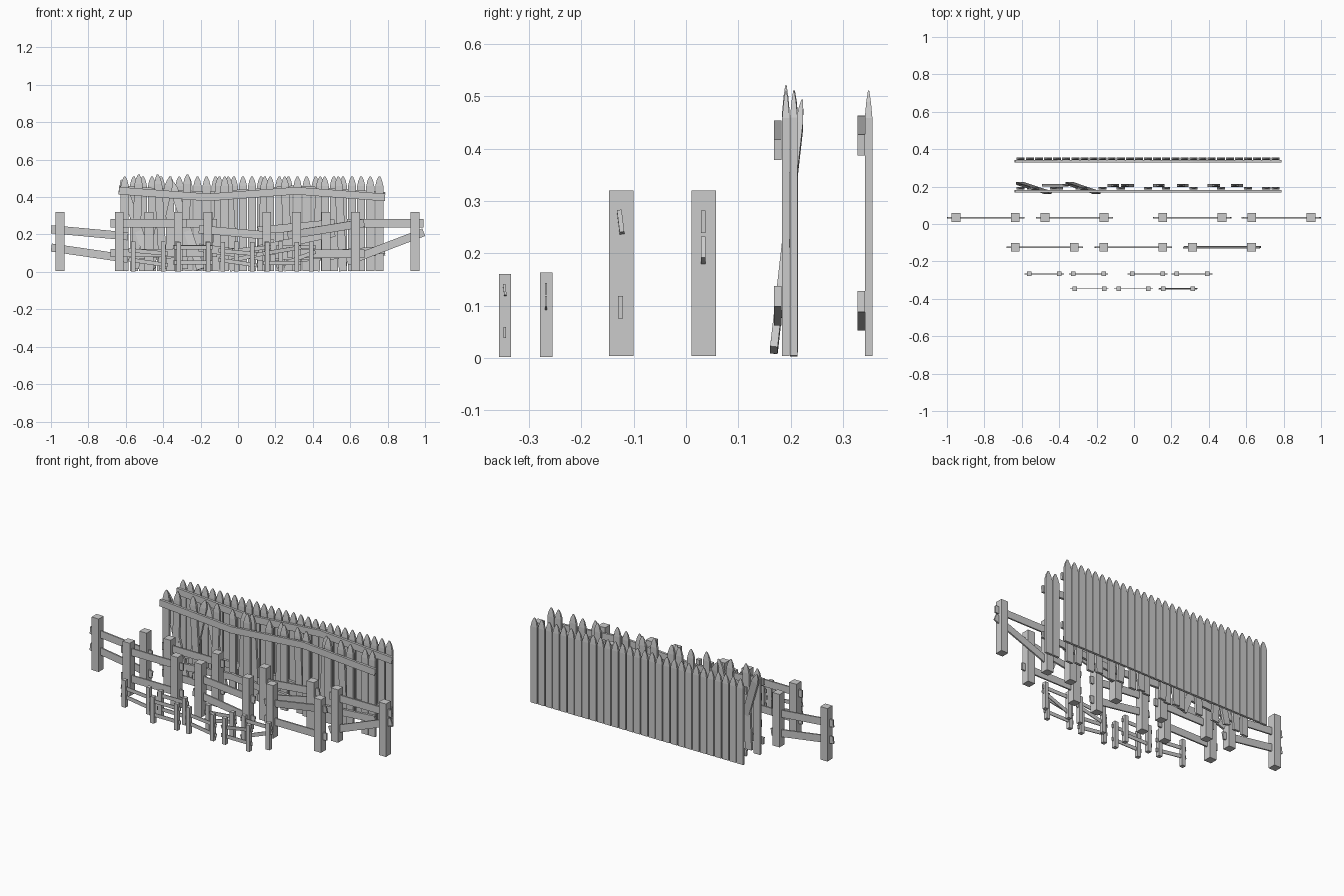
import bpy, bmesh, math
from mathutils import Vector, Matrix

if "Cube" in bpy.data.objects:
    bpy.data.objects.remove(bpy.data.objects["Cube"])


def add_object(name, verts, faces, mat=Matrix()):
    me = bpy.data.meshes.new(name)
    me.from_pydata([mat @ Vector(v) for v in verts], [], faces)
    bm = bmesh.new()
    bm.from_mesh(me)
    bmesh.ops.recalc_face_normals(bm, faces=bm.faces)
    bm.to_mesh(me)
    bm.free()
    ob = bpy.data.objects.new(name, me)
    bpy.context.collection.objects.link(ob)
    return ob


def lofted(name, rings, mat=Matrix()):
    """Rectangular rings (half x, half y, z) bridged along local z."""
    verts, faces = [], []
    for a, b, z in rings:
        verts += [(-a, -b, z), (a, -b, z), (a, b, z), (-a, b, z)]
    for r in range(len(rings) - 1):
        for i in range(4):
            j = (i + 1) % 4
            faces.append((r*4 + i, r*4 + j, r*4 + 4 + j, r*4 + 4 + i))
    n = len(verts)
    faces += [(3, 2, 1, 0), (n - 4, n - 3, n - 2, n - 1)]
    return add_object(name, verts, faces, mat)


def post(x, y, s=1.0):
    h = 0.0235 * s
    lofted("post", [(h, h, 0.004 * s), (h, h, 0.32 * s)],
           Matrix.Translation((x, y, 0)))


def rail(name, p, q, height, thick, roll=0.0):
    p, q = Vector(p), Vector(q)
    x = (q - p).normalized()
    z = Vector((0, 0, 1))
    y = z.cross(x).normalized()
    z = x.cross(y)
    rot = Matrix((x, y, z)).transposed() @ Matrix.Rotation(roll, 3, 'X')
    L = (q - p).length
    h, t = height / 2, thick / 2
    v = [(a, b, c) for a in (0, L) for b in (-t, t) for c in (-h, h)]
    f = [(0, 1, 3, 2), (4, 6, 7, 5), (0, 4, 5, 1), (2, 3, 7, 6), (0, 2, 6, 4), (1, 5, 7, 3)]
    add_object(name, v, f, Matrix.Translation(p) @ rot.to_4x4())


def picket(x0, y0, z0=0.004, x1=None, y1=None):
    """Pointed board standing at (x0, y0, z0), leaning toward (x1, y1) at its tip."""
    x1 = x0 if x1 is None else x1
    y1 = y0 if y1 is None else y1
    dx, dy, L = x1 - x0, y1 - y0, 0.507
    z = Vector((dx, dy, math.sqrt(L*L - dx*dx - dy*dy))).normalized()
    x = Vector((0, 1, 0)).cross(z).normalized()
    y = z.cross(x)
    mat = Matrix.Translation((x0, y0, z0)) @ Matrix((x, y, z)).transposed().to_4x4()
    lofted("picket", [(0.0215, 0.0072, 0), (0.0215, 0.0072, 0.455),
                      (0.0145, 0.0045, 0.485), (0.004, 0.0012, L)], mat)


def post_section(xc, y, rails, s=1.0):
    """Two posts with through-rails given as (z left, z right, roll)."""
    for side in (-1, 1):
        post(xc + side * 0.158 * s, y, s)
    for zl, zr, roll in rails:
        rail("fence_rail", (xc - 0.205*s, y - 0.001*s, zl*s), (xc + 0.205*s, y - 0.001*s, zr*s),
             0.043 * s, 0.009 * s, roll)


# Post and rail fences: two full-size rows, then half-size copies in front
straight = [(0.26, 0.26, 0), (0.10, 0.10, 0)]
sagging = [(0.228, 0.19, 0), (0.13, 0.07, 0)]
rising = [(0.195, 0.262, 0.12), (0.097, 0.097, 0)]
fallen = [(0.26, 0.26, 0), (0.055, 0.212, 0)]
spread = [(0.22, 0.26, 0), (0.12, 0.21, 0)]
row_c = [(-0.793, sagging), (-0.318, straight), (0.312, spread), (0.788, fallen)]
row_d = [(-0.477, straight), (-0.004, sagging), (0.47, rising)]
for xc, r in row_c:
    post_section(xc, 0.034, r)
    post_section(xc * 0.5 - 0.084, -0.267, r, 0.51)
for xc, r in row_d:
    post_section(xc, -0.124, r)
    post_section(xc * 0.5, -0.346, r, 0.5)

# Intact palisade at the back
STEP = 1.41 / 29
xs = [-0.63 + STEP * (i + 0.5) for i in range(29)]
for x in xs:
    picket(x, 0.349)
bounds = [-0.633, -0.163, 0.310, 0.782]
for k in range(3):
    a, b = bounds[k] - 0.004, bounds[k + 1] + 0.004
    up = 0.018 if k % 2 == 0 else -0.018
    for y, zt, zb in ((0.335, 0.425, 0.09), (0.1755, 0.416, 0.10)):
        rail("palisade_rail", (a, y, zt + up), (b, y, zt - up), 0.04, 0.014)
        rail("palisade_rail", (a, y, zb - up), (b, y, zb + up), 0.04, 0.014)

# Damaged palisade: gaps, slight leans and loose boards
missing = {1, 2, 3, 4, 5, 6, 7, 8, 13, 17, 20, 23, 26}
lean = {10: 0.02, 12: -0.03, 15: 0.02, 18: -0.02, 21: 0.025, 24: -0.025}
for i, x in enumerate(xs):
    if i not in missing:
        d = lean.get(i, 0)
        y = 0.206 if d else 0.191
        picket(x, y, 0.004, x + d, y)
for x0, y0, x1, y1 in ((-0.46, 0.168, -0.625, 0.222), (-0.20, 0.168, -0.36, 0.222),
                       (-0.47, 0.207, -0.36, 0.207), (-0.55, 0.191, -0.53, 0.191),
                       (-0.40, 0.191, -0.43, 0.191), (-0.29, 0.191, -0.27, 0.191)):
    picket(x0, y0, 0.015, x1, y1)
